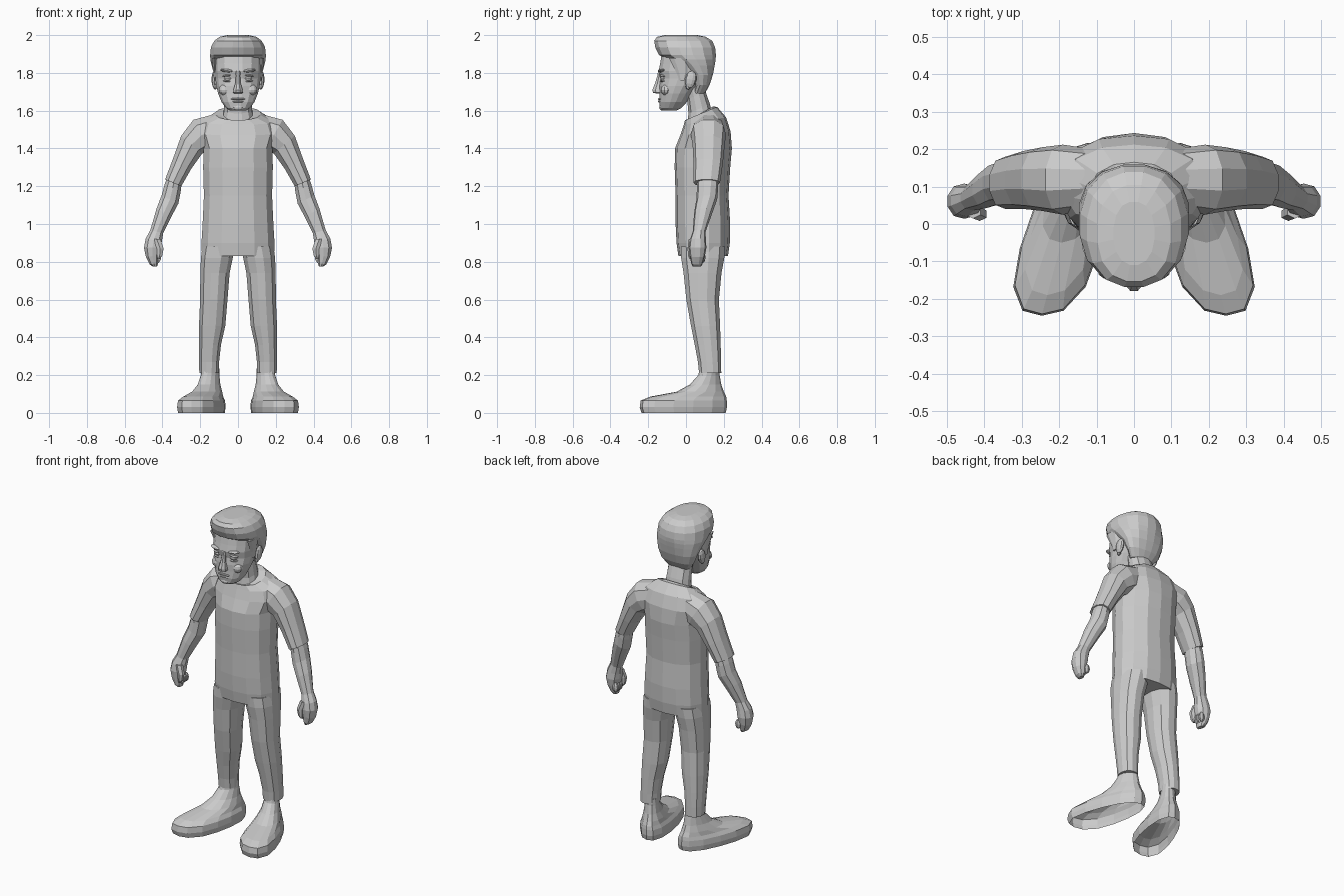
import bpy, bmesh
from math import sin, cos, pi, radians
from mathutils import Matrix, Vector


def ring(n, cx, yf, yb, z, rx, t=0, rise=0, p=2.3, shear=0, taper=0):
    """Rounded section from yf (front) to yb (back); t tilts it sideways, rise lifts the back."""
    pts = []
    for i in range(n):
        a = 2 * pi * (i + 0.5) / n
        c, s = cos(a), sin(a)
        k = (abs(c) ** p + abs(s) ** p) ** (-1 / p)
        c, s = c * k, s * k
        u, v = rx * c * (1 - taper * s), (yb - yf) / 2 * s
        pts.append((cx + u * cos(radians(t)) + shear * v, (yf + yb) / 2 + v,
                    z + u * sin(radians(t)) + rise * s))
    return pts


def finish(name, bm, mirror):
    bmesh.ops.recalc_face_normals(bm, faces=bm.faces)
    me = bpy.data.meshes.new(name)
    bm.to_mesh(me)
    bm.free()
    ob = bpy.data.objects.new(name, me)
    bpy.context.collection.objects.link(ob)
    if mirror:
        ob.modifiers.new("Mirror", 'MIRROR')
    return ob


def loft(name, rings, mirror=False, caps=(True, True)):
    bm = bmesh.new()
    rows = [[bm.verts.new(p) for p in r] for r in rings]
    n = len(rows[0])
    for a, b in zip(rows, rows[1:]):
        for i in range(n):
            bm.faces.new((a[i], a[(i + 1) % n], b[(i + 1) % n], b[i]))
    for row, cap in zip((rows[0], rows[-1]), caps):
        if cap:
            bm.faces.new(row)
    return finish(name, bm, mirror)


def blob(name, loc, size, rot=(0, 'Y'), mirror=False, seg=10):
    bm = bmesh.new()
    m = (Matrix.Translation(loc) @ Matrix.Rotation(radians(rot[0]), 4, rot[1])
         @ Matrix.Diagonal(Vector((*size, 1))))
    bmesh.ops.create_uvsphere(bm, u_segments=seg, v_segments=6, radius=1, matrix=m)
    return finish(name, bm, mirror)


# Shirt body, sloping in to a tilted collar
loft("shirt", [ring(14, 0, *r) for r in [
    (-.04, .222, .83, .194), (-.05, .232, .90, .196), (-.055, .234, 1.0, .19),
    (-.055, .225, 1.15, .183), (-.06, .234, 1.30, .187), (-.058, .243, 1.40, .185),
    (-.03, .236, 1.48, .21, 0, .01), (-.012, .212, 1.545, .19, 0, .02),
    (-.005, .165, 1.585, .12, 0, .035), (0, .143, 1.582, .085, 0, .04)]])

# Sleeves
loft("sleeve", [ring(10, *r) for r in [
    (.11, .04, .20, 1.50, .085, 75), (.19, .025, .212, 1.472, .095, 60),
    (.245, .035, .205, 1.42, .075, 40), (.295, .04, .195, 1.32, .057, 27),
    (.343, .04, .18, 1.218, .048, 23)]], True)

# Bare forearms running into closed hands
loft("forearm_and_hand", [ring(10, *r) for r in [
    (.33, .06, .17, 1.26, .04, 23), (.346, .058, .17, 1.19, .048, 24),
    (.360, .055, .165, 1.13, .051, 26), (.392, .043, .14, 1.06, .046, 28),
    (.430, .036, .104, .96, .036, 15), (.446, .02, .105, .915, .045, 10),
    (.453, .014, .108, .875, .046, 0), (.453, .02, .1, .83, .036, -8),
    (.445, .028, .088, .79, .024, -10), (.44, .035, .08, .775, .012, 0)]], True)
loft("thumb", [ring(6, *r) for r in [
    (.43, .015, .055, .92, .022), (.412, .008, .045, .87, .02),
    (.415, .012, .04, .83, .015), (.42, .018, .034, .815, .007)]], True)
for i in range(3):
    blob(f"curled_finger_{i + 1}", (.424, .05 + i * .02, .825), (.02, .013, .03), mirror=True, seg=6)

# Trousers: one loft per leg
loft("trouser_leg", [ring(12, *r) for r in [
    (.10, -.03, .21, .88, .09), (.112, -.028, .205, .82, .086), (.122, -.015, .19, .74, .079),
    (.128, 0, .176, .60, .074), (.137, .025, .182, .46, .071),
    (.148, .045, .185, .36, .059), (.153, .062, .187, .27, .054), (.153, .068, .188, .21, .053)]], True)

# Feet: stacked outlines, splayed outwards, hollow underneath
loft("foot", [ring(14, .14 - .27 * ((f + b) / 2 - .15), f, b, z, w, shear=-.27, taper=tp, p=p)
              for f, b, z, w, tp, p in [
                  (-.235, .21, 0, .1, .17, 2.5), (-.245, .217, .03, .104, .17, 2.5),
                  (-.24, .216, .065, .1, .17, 2.5), (-.19, .213, .086, .085, .15, 2.4),
                  (-.05, .2, .112, .072, .1, 2.2), (.02, .187, .15, .056, .05, 2.1),
                  (.065, .178, .20, .047, 0, 2), (.075, .178, .24, .045, 0, 2)]],
     True, (False, True))

# Neck
loft("neck", [ring(12, 0, *r) for r in [
    (.005, .14, 1.555, .082, 0, .03), (.012, .128, 1.61, .075, 0, .025),
    (.005, .105, 1.68, .073, 0, .02), (-.02, .1, 1.75, .075)]])

# Head and jaw
loft("head", [ring(16, 0, *r) for r in [
    (-.125, -.05, 1.60, .042), (-.138, -.025, 1.614, .064), (-.142, .005, 1.645, .088),
    (-.14, .035, 1.69, .106), (-.141, .07, 1.73, .116), (-.136, .1, 1.77, .121),
    (-.146, .12, 1.81, .125), (-.138, .13, 1.85, .126), (-.13, .13, 1.90, .125),
    (-.11, .1, 1.95, .10)]])

# Hair: swept forward over the brow, tapering down to the nape
loft("hair", [ring(16, 0, *r) for r in [
    (.03, .1, 1.69, .075), (.04, .125, 1.735, .108), (.015, .143, 1.79, .128),
    (-.05, .153, 1.84, .141), (-.10, .158, 1.87, .148), (-.145, .16, 1.895, .149),
    (-.164, .156, 1.935, .145), (-.17, .14, 1.97, .127), (-.155, .105, 1.991, .098),
    (-.11, .06, 2.0, .055)]])
loft("sideburn", [ring(6, *r) for r in [
    (.122, -.035, -.005, 1.76, .006), (.123, -.05, .01, 1.80, .008),
    (.128, -.09, .02, 1.88, .012)]], True)

# Face details
loft("nose", [ring(8, 0, *r) for r in [
    (-.15, -.12, 1.69, .018), (-.176, -.12, 1.695, .028), (-.18, -.12, 1.71, .026),
    (-.165, -.12, 1.745, .015), (-.153, -.12, 1.785, .012), (-.148, -.12, 1.81, .016)]])
blob("eye", (.052, -.112, 1.772), (.025, .024, .017), mirror=True)
blob("upper_eyelid", (.053, -.117, 1.787), (.031, .022, .007), (8, 'Y'), True)
blob("lower_eyelid", (.053, -.115, 1.756), (.028, .021, .006), (-4, 'Y'), True)
blob("eyebrow", (.057, -.128, 1.812), (.04, .022, .009), (-6, 'Y'), True)
blob("cheek", (.068, -.105, 1.71), (.035, .028, .03), mirror=True)
blob("upper_lip", (0, -.136, 1.662), (.04, .013, .007))
blob("lower_lip", (0, -.135, 1.649), (.033, .014, .008))
blob("chin", (0, -.124, 1.618), (.035, .018, .018))
blob("ear", (.125, .025, 1.765), (.016, .03, .046), (-12, 'X'), True)
blob("ear_lobe", (.121, .012, 1.728), (.011, .014, .016), mirror=True, seg=8)
